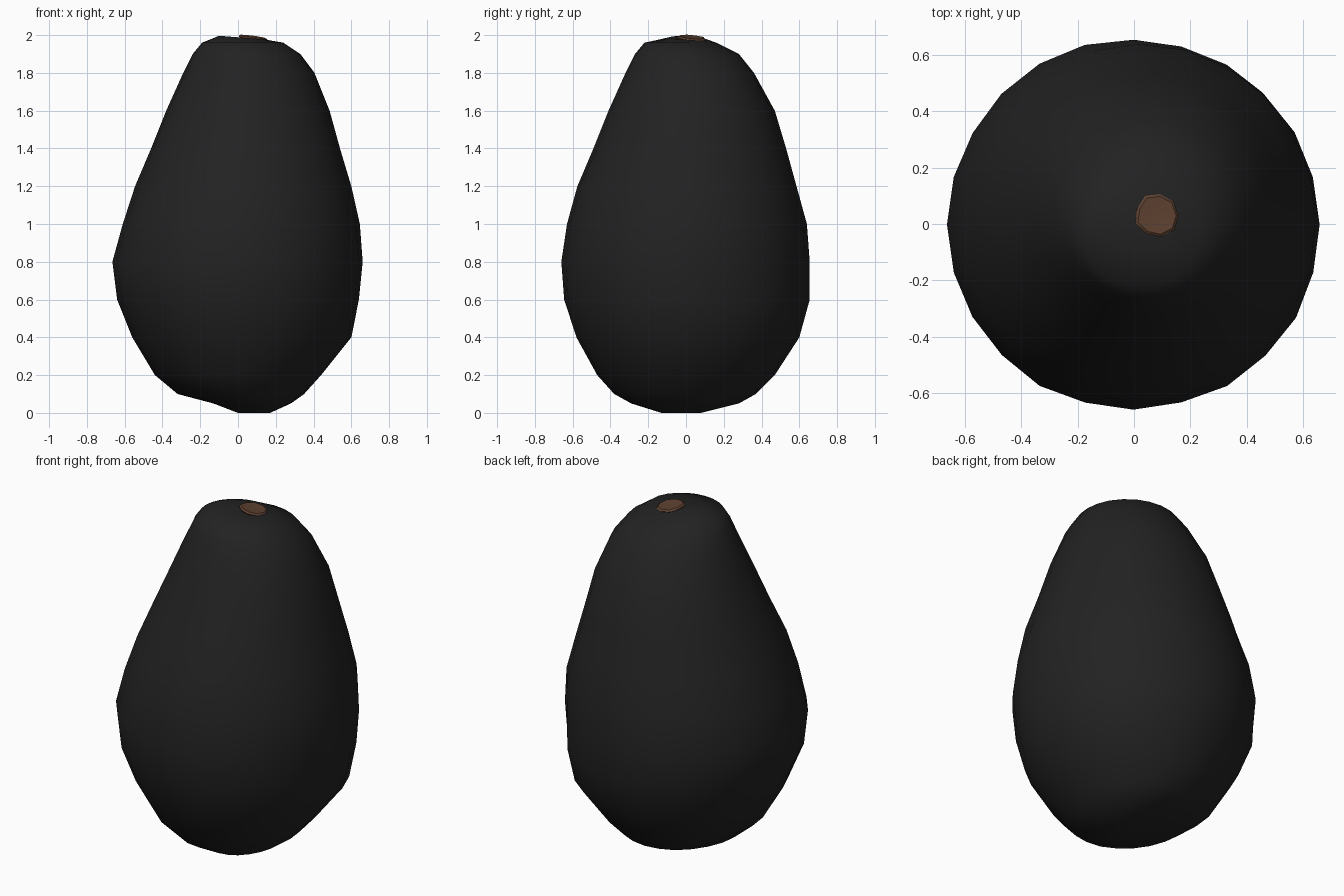
import bpy, bmesh, math, random
from mathutils import Vector, Euler

random.seed(4)
cube = bpy.data.objects.get("Cube")
if cube:
    bpy.data.objects.remove(cube, do_unlink=True)


def material(name, color):
    m = bpy.data.materials.new(name)
    m.use_nodes = True
    m.diffuse_color = color
    bsdf = m.node_tree.nodes["Principled BSDF"]
    bsdf.inputs["Base Color"].default_value = color
    bsdf.inputs["Roughness"].default_value = 0.9
    return m


def loft(bm, rings):
    """Bridge successive vertex rings and close both ends."""
    for a, b in zip(rings, rings[1:]):
        n = len(a)
        for i in range(n):
            j = (i + 1) % n
            bm.faces.new((a[i], a[j], b[j], b[i]))
    bm.faces.new(list(reversed(rings[0])))
    bm.faces.new(rings[-1])


def finish(bm, name, mat, angle):
    mesh = bpy.data.meshes.new(name)
    bmesh.ops.recalc_face_normals(bm, faces=bm.faces)
    bm.to_mesh(mesh)
    bm.free()
    obj = bpy.data.objects.new(name, mesh)
    bpy.context.collection.objects.link(obj)
    mesh.materials.append(mat)
    bpy.ops.object.select_all(action="DESELECT")
    obj.select_set(True)
    bpy.context.view_layer.objects.active = obj
    bpy.ops.object.shade_smooth_by_angle(angle=math.radians(angle))
    return obj


skin_mat = material("dark skin", (0.016, 0.016, 0.016, 1))
stem_mat = material("brown stem", (0.11, 0.053, 0.03, 1))

# Cross-sections of the fruit: height, left/right limits, front/back limits
SECTIONS = [
    (0.00, 0.00, 0.17, -0.13, 0.08),
    (0.05, -0.13, 0.28, -0.29, 0.28),
    (0.10, -0.32, 0.35, -0.38, 0.37),
    (0.20, -0.44, 0.44, -0.47, 0.47),
    (0.40, -0.56, 0.60, -0.58, 0.60),
    (0.60, -0.64, 0.64, -0.645, 0.655),
    (0.80, -0.665, 0.66, -0.66, 0.655),
    (1.00, -0.61, 0.645, -0.63, 0.64),
    (1.20, -0.545, 0.60, -0.575, 0.585),
    (1.40, -0.46, 0.54, -0.49, 0.53),
    (1.60, -0.38, 0.485, -0.41, 0.47),
    (1.80, -0.29, 0.405, -0.32, 0.36),
    (1.90, -0.24, 0.33, -0.27, 0.28),
    (1.96, -0.19, 0.24, -0.22, 0.16),
    (1.99, -0.10, 0.14, -0.09, 0.08),
]
SIDES = 24

# Fruit body, slightly uneven between its four main directions
bm = bmesh.new()
rings = []
for z, x0, x1, y0, y1 in SECTIONS:
    ring = []
    for i in range(SIDES):
        a = math.tau * i / SIDES
        r = 1 if i % (SIDES // 4) == 0 else 1 + random.uniform(-0.006, 0.008)
        x = (x0 + x1) / 2 + (x1 - x0) / 2 * math.cos(a) * r
        y = (y0 + y1) / 2 + (y1 - y0) / 2 * math.sin(a) * r
        # the crown tips toward the stem
        tilt = -0.08 * (x + 0.02) if z > 1.98 else 0
        ring.append(bm.verts.new((x, y, z + tilt)))
    rings.append(ring)
loft(bm, rings)
finish(bm, "fruit_body", skin_mat, 60)

# Stem scar: a small ragged button sunk into the crown
bm = bmesh.new()
centre = Vector((0.08, 0.03, 1.983))
lean = Euler((math.radians(-5), math.radians(8), 0)).to_matrix()
jag = [random.uniform(0.9, 1.08) for _ in range(9)]
rings = []
for radius, height in ((0.06, -0.03), (0.077, 0.0), (0.068, 0.008), (0.03, 0.005)):
    ring = []
    for i, j in enumerate(jag):
        a = math.tau * i / len(jag)
        p = Vector((radius * j * math.cos(a), radius * j * math.sin(a), height))
        ring.append(bm.verts.new(centre + lean @ p))
    rings.append(ring)
loft(bm, rings)
finish(bm, "stem_scar", stem_mat, 40)
